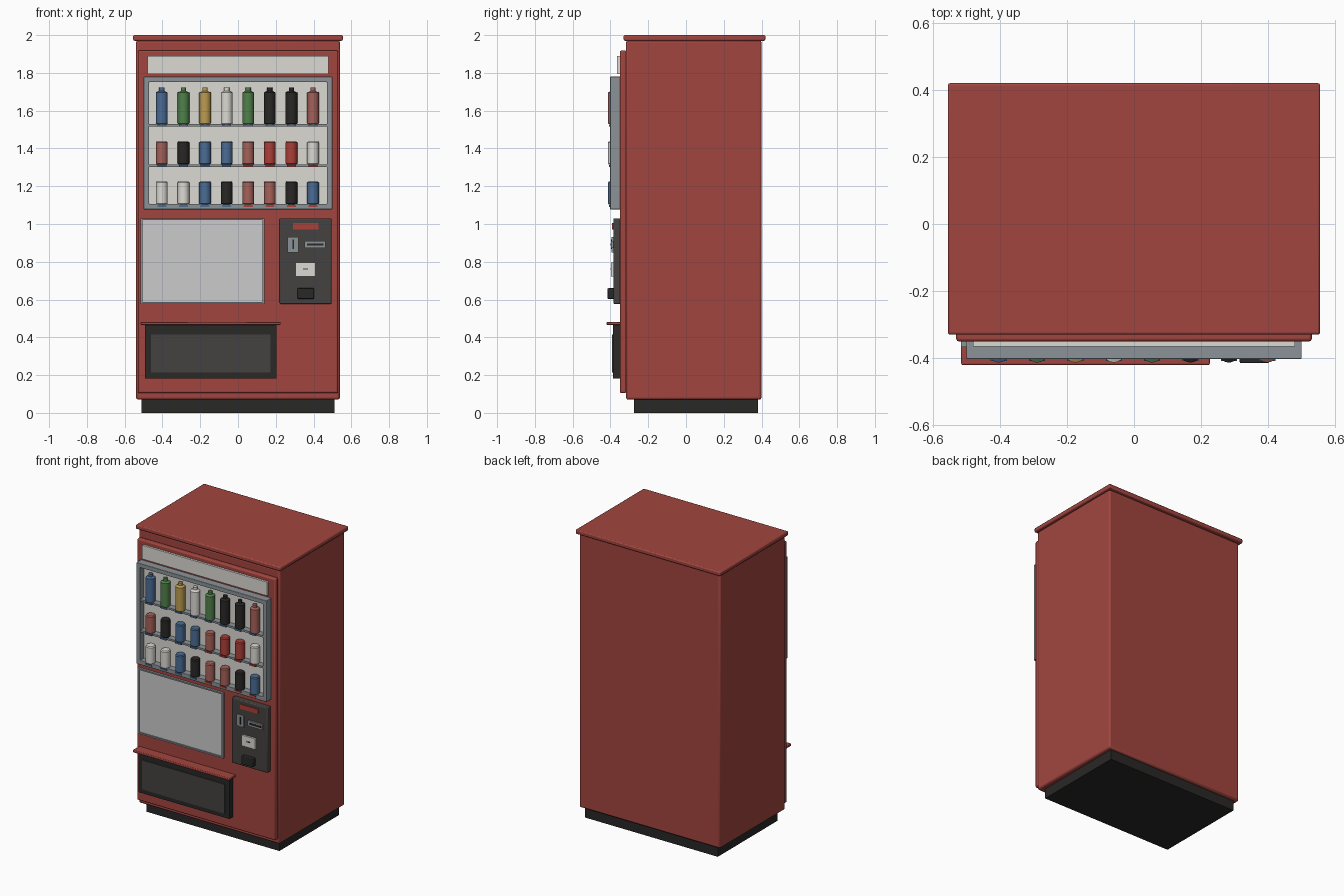
import bpy, bmesh
from math import cos, sin, pi

if "Cube" in bpy.data.objects:
    bpy.data.objects.remove(bpy.data.objects["Cube"])

def mat(name, r, g, b):
    m = bpy.data.materials.new(name)
    m.diffuse_color = (r, g, b, 1)
    m.use_nodes = True
    m.node_tree.nodes["Principled BSDF"].inputs["Base Color"].default_value = m.diffuse_color
    return m

M = {
    "red": mat("red_paint", 0.36, 0.06, 0.05), "white": mat("white", 0.72, 0.70, 0.65),
    "black": mat("black", 0.022, 0.021, 0.02), "dark": mat("dark_grey", 0.06, 0.055, 0.05),
    "steel": mat("steel", 0.26, 0.29, 0.31), "panel": mat("panel_white", 0.72, 0.70, 0.65),
    "blue": mat("blue", 0.07, 0.15, 0.30), "green": mat("green", 0.08, 0.22, 0.07),
    "yellow": mat("yellow", 0.50, 0.33, 0.08), "pink": mat("rose", 0.38, 0.12, 0.10),
    "scarlet": mat("scarlet", 0.42, 0.05, 0.04), "poster": mat("poster_grey", 0.8, 0.8, 0.8),
}

def finish(name, bm, color, bevel=0.0):
    bmesh.ops.recalc_face_normals(bm, faces=bm.faces)
    me = bpy.data.meshes.new(name)
    bm.to_mesh(me)
    bm.free()
    ob = bpy.data.objects.new(name, me)
    bpy.context.collection.objects.link(ob)
    me.materials.append(M[color])
    bpy.context.view_layer.objects.active = ob
    ob.select_set(True)
    if bevel:
        b = ob.modifiers.new("bevel", "BEVEL")
        b.width, b.segments = bevel, 2
    bpy.ops.object.shade_smooth_by_angle()
    ob.select_set(False)
    return ob

def box(name, x, y, z, color, bevel=0.0):
    bm = bmesh.new()
    bmesh.ops.create_cube(bm, size=1)
    for v in bm.verts:
        v.co = [a[0] if c < 0 else a[1] for c, a in zip(v.co, (x, y, z))]
    return finish(name, bm, color, bevel)

def frame(name, x, y, z, w, color, bevel=0.0):
    """Rectangular ring in the xz plane, extruded through y."""
    bm = bmesh.new()
    rings = []
    for yy in y:
        for d in (0, w):
            rings.append([bm.verts.new((px, yy, pz)) for px, pz in (
                (x[0] + d, z[0] + d), (x[1] - d, z[0] + d),
                (x[1] - d, z[1] - d), (x[0] + d, z[1] - d))])
    fo, fi, bo, bi = rings
    for a, b in ((fo, fi), (fi, bi), (bi, bo), (bo, fo)):
        for i in range(4):
            j = (i + 1) % 4
            bm.faces.new((a[i], a[j], b[j], b[i]))
    return finish(name, bm, color, bevel)

def lathe(name, profile, cx, cy, z, color, n=20):
    bm = bmesh.new()
    rings = [[bm.verts.new((cx + r * cos(2 * pi * i / n), cy + r * sin(2 * pi * i / n), z + h))
              for i in range(n)] for r, h in profile]
    for a, b in zip(rings, rings[1:]):
        for i in range(n):
            j = (i + 1) % n
            bm.faces.new((a[i], a[j], b[j], b[i]))
    bm.faces.new(rings[0])
    bm.faces.new(rings[-1])
    return finish(name, bm, color)

# Cabinet
box("plinth", (-0.51, 0.51), (-0.275, 0.38), (0, 0.075), "black")
box("cabinet", (-0.54, 0.54), (-0.318, 0.40), (0.07, 1.972), "red", 0.012)
box("top_cap", (-0.555, 0.555), (-0.33, 0.42), (1.97, 2.0), "red", 0.007)
box("door", (-0.53, 0.53), (-0.35, -0.315), (0.105, 1.918), "red", 0.008)
box("header_light", (-0.48, 0.48), (-0.365, -0.345), (1.795, 1.89), "panel")

# Display window
frame("display_frame", (-0.50, 0.50), (-0.402, -0.345), (1.078, 1.78), 0.029, "steel", 0.003)
box("display_back", (-0.475, 0.475), (-0.356, -0.345), (1.10, 1.755), "panel")
for i, z in enumerate((1.53, 1.316)):
    box(f"shelf_{i}", (-0.472, 0.472), (-0.398, -0.35), (z - 0.013, z), "steel")

# Sample drinks with selection buttons
can = [(0.027, 0), (0.031, 0.005), (0.031, 0.115), (0.026, 0.122)]
bottle = [(0.028, 0), (0.031, 0.005), (0.031, 0.166), (0.014, 0.174), (0.014, 0.192)]
rows = [
    (1.53, bottle, "blue green yellow white green black black pink"),
    (1.316, can, "pink black blue blue pink scarlet scarlet white"),
    (1.104, can, "white white blue black pink pink black blue"),
]
for r, (z, prof, colors) in enumerate(rows):
    for c, col in enumerate(colors.split()):
        x = -0.403 + c * 0.1143
        lathe(f"drink_{r}_{c}", prof, x, -0.382, z, col)
        box(f"button_{r}_{c}", (x - 0.024, x + 0.024), (-0.408, -0.396),
            (z - 0.014, z - 0.003), "scarlet" if r and c > 3 else "blue")

# Poster panel
box("poster", (-0.51, 0.135), (-0.358, -0.345), (0.582, 1.025), "poster")
frame("poster_frame", (-0.515, 0.14), (-0.366, -0.345), (0.577, 1.03), 0.010, "steel")

# Payment panel
box("payment_panel", (0.22, 0.495), (-0.385, -0.345), (0.577, 1.03), "dark", 0.006)
box("price_display", (0.29, 0.427), (-0.391, -0.38), (0.972, 1.004), "scarlet")
box("coin_plate", (0.263, 0.32), (-0.394, -0.38), (0.85, 0.93), "steel")
box("coin_slot", (0.288, 0.297), (-0.397, -0.39), (0.867, 0.917), "black")
box("note_plate", (0.352, 0.463), (-0.397, -0.38), (0.872, 0.909), "steel")
box("note_slot", (0.365, 0.453), (-0.40, -0.39), (0.885, 0.897), "black")
box("card_reader", (0.305, 0.41), (-0.398, -0.38), (0.723, 0.797), "white")
box("reader_mark", (0.345, 0.37), (-0.40, -0.39), (0.758, 0.765), "dark")
box("coin_return", (0.315, 0.402), (-0.415, -0.38), (0.604, 0.66), "black", 0.004)

# Pickup bin
frame("pickup_frame", (-0.493, 0.205), (-0.387, -0.345), (0.183, 0.468), 0.032, "black")
box("pickup_flap", (-0.46, 0.172), (-0.393, -0.345), (0.213, 0.416), "dark")
box("pickup_lintel", (-0.461, 0.173), (-0.387, -0.345), (0.416, 0.437), "black")
box("pickup_ledge", (-0.515, 0.226), (-0.42, -0.345), (0.466, 0.482), "red", 0.004)
